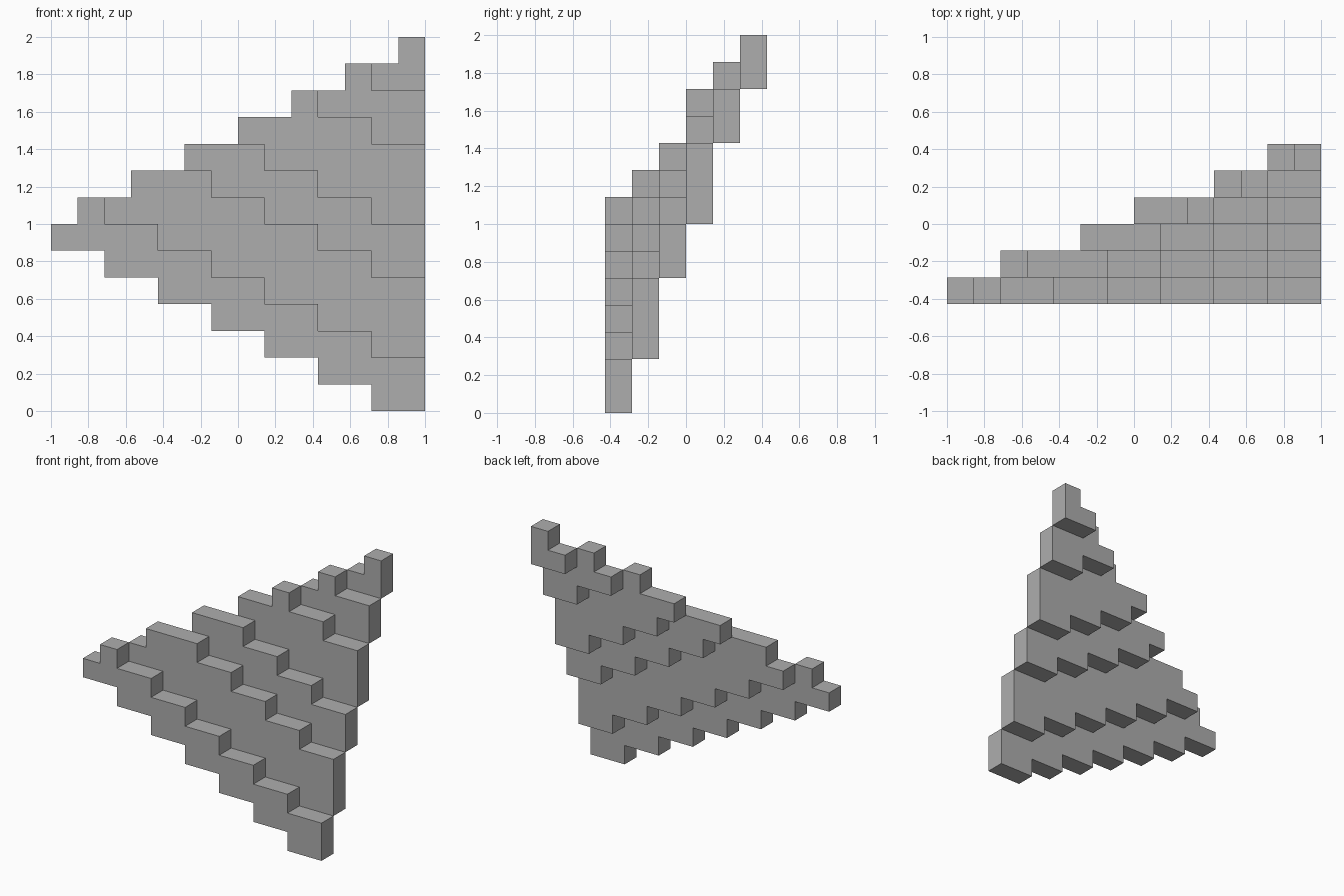
import bpy
import bmesh

if "Cube" in bpy.data.objects:
    bpy.data.objects.remove(bpy.data.objects["Cube"])

U = 2 / 14                        # size of one block
LIMITS = [6, 8, 11, 13, 16, 18, 21]   # height where each layer hands over to the next

grey = bpy.data.materials.new("mid grey")
grey.diffuse_color = (0.42, 0.42, 0.42, 1)
grey.use_nodes = True
grey.node_tree.nodes["Principled BSDF"].inputs["Base Color"].default_value = grey.diffuse_color


def column(layer, i):
    """Bottom and top block height of column i in a layer."""
    bottom = LIMITS[layer] - i // 2
    top = min(LIMITS[layer + 1] - i // 2, 7 + (i + 1) // 2)
    return bottom, top


def stepped_profile(layer):
    """Staircase outline of one layer, counter-clockwise seen from the front."""
    cols = [(i, *column(layer, i)) for i in range(14)]
    cols = [c for c in cols if c[2] > c[1]]
    path = []
    for i, low, _ in cols:
        path += [(i, low), (i + 1, low)]
    for i, _, high in reversed(cols):
        path += [(i + 1, high), (i, high)]
    # keep only true corners
    path = [p for k, p in enumerate(path) if p != path[k - 1]]
    n = len(path)
    return [p for k, p in enumerate(path)
            if not (path[k - 1][0] == p[0] == path[(k + 1) % n][0]
                    or path[k - 1][1] == p[1] == path[(k + 1) % n][1])]


# Six one-block-thick stepped slabs, leaning backwards as they rise
for layer in range(6):
    bm = bmesh.new()
    y = (layer - 3) * U
    verts = [bm.verts.new(((x - 7) * U, y, z * U)) for x, z in stepped_profile(layer)]
    front = bm.faces.new(verts)
    ext = bmesh.ops.extrude_face_region(bm, geom=[front], use_keep_orig=True)
    moved = [g for g in ext["geom"] if isinstance(g, bmesh.types.BMVert)]
    bmesh.ops.translate(bm, verts=moved, vec=(0, U, 0))
    bmesh.ops.recalc_face_normals(bm, faces=bm.faces)
    mesh = bpy.data.meshes.new(f"stepped_layer_{layer + 1}")
    bm.to_mesh(mesh)
    bm.free()
    mesh.materials.append(grey)
    bpy.context.collection.objects.link(bpy.data.objects.new(mesh.name, mesh))
